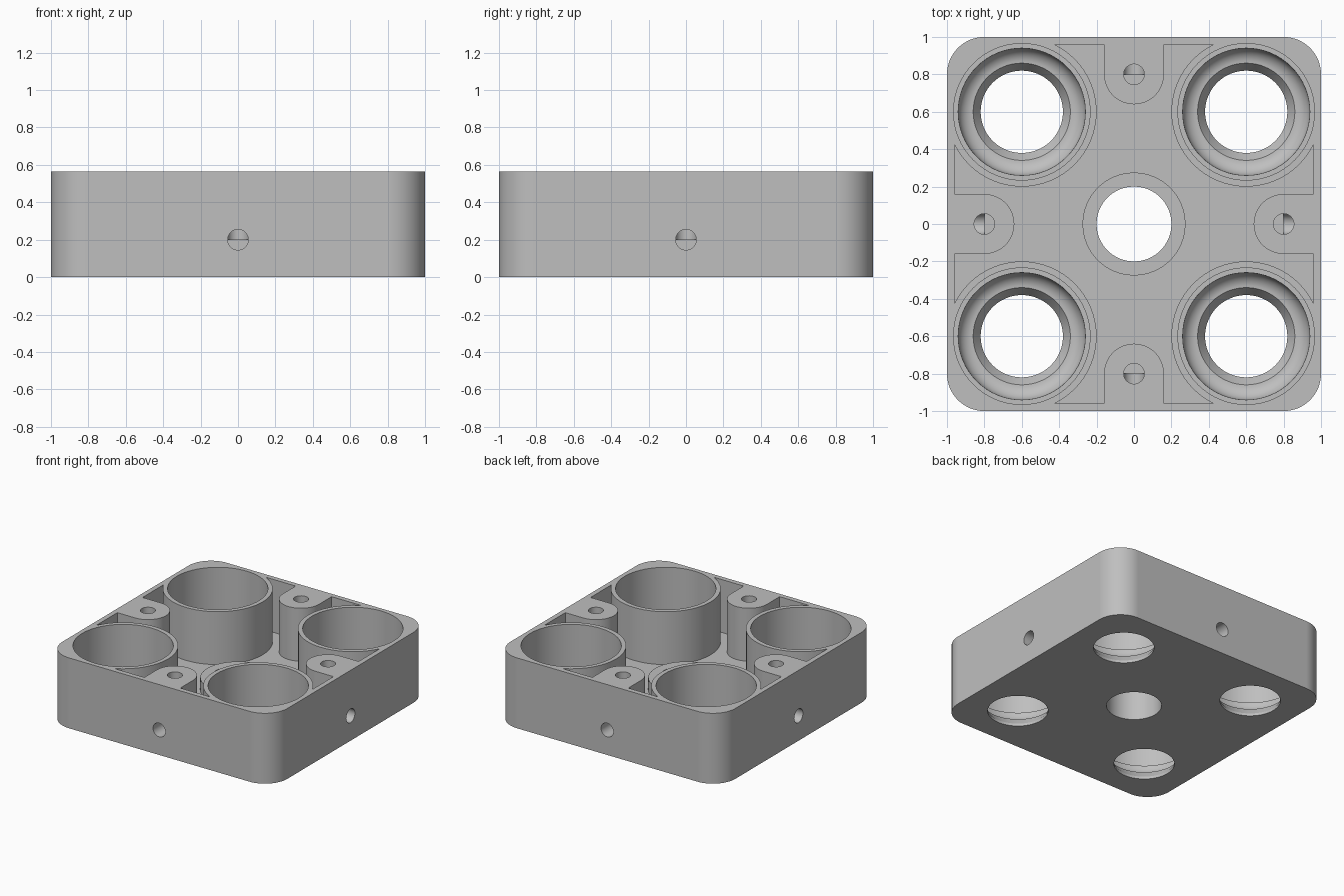
import bpy, bmesh, math
from mathutils import Matrix

if "Cube" in bpy.data.objects:
    bpy.data.objects.remove(bpy.data.objects["Cube"], do_unlink=True)

HEIGHT, WALL, FLOOR = 0.565, 0.96, 0.14
TOP = HEIGHT + 0.1       # cutters overshoot the top
SEG = 64


def arc(cx, cy, r, start, end, n):
    angles = [math.radians(start + (end - start) * i / n) for i in range(n + 1)]
    return [(cx + r * math.cos(a), cy + r * math.sin(a)) for a in angles]


def circle(r, cx=0, cy=0, n=SEG):
    return arc(cx, cy, r, 0, 360, n)[:-1]


def finish(name, bm, matrix):
    bmesh.ops.recalc_face_normals(bm, faces=bm.faces)
    bm.transform(matrix)
    mesh = bpy.data.meshes.new(name)
    bm.to_mesh(mesh)
    bm.free()
    obj = bpy.data.objects.new(name, mesh)
    bpy.context.collection.objects.link(obj)
    return obj


def prism(name, outline, z0, z1, matrix=Matrix()):
    bm = bmesh.new()
    low = [bm.verts.new((x, y, z0)) for x, y in outline]
    high = [bm.verts.new((x, y, z1)) for x, y in outline]
    bm.faces.new(low)
    bm.faces.new(high)
    for i in range(len(low)):
        j = (i + 1) % len(low)
        bm.faces.new((low[i], low[j], high[j], high[i]))
    return finish(name, bm, matrix)


def lathe(name, profile, matrix=Matrix()):
    bm = bmesh.new()
    verts = [bm.verts.new((r, 0, z)) for r, z in profile]
    edges = [bm.edges.new(pair) for pair in zip(verts, verts[1:])]
    bmesh.ops.spin(bm, geom=verts + edges, cent=(0, 0, 0), axis=(0, 0, 1),
                   angle=math.tau, steps=SEG, use_duplicate=False)
    bmesh.ops.remove_doubles(bm, verts=bm.verts, dist=1e-5)
    return finish(name, bm, matrix)


def cut(target, cutter):
    mod = target.modifiers.new("cut", 'BOOLEAN')
    mod.operation, mod.solver, mod.object = 'DIFFERENCE', 'EXACT', cutter
    with bpy.context.temp_override(object=target, active_object=target):
        bpy.ops.object.modifier_apply(modifier=mod.name)
    bpy.data.objects.remove(cutter, do_unlink=True)


# Outer block with rounded vertical corners
outline = []
for k, (sx, sy) in enumerate([(1, 1), (-1, 1), (-1, -1), (1, -1)]):
    outline += arc(0.8 * sx, 0.8 * sy, 0.2, 90 * k, 90 * k + 90, 16)
block = prism("holder_block", outline, 0, HEIGHT)

# Pocket between the cups, leaving cup walls, screw posts and a centre boss
square = [(-WALL, -WALL), (WALL, -WALL), (WALL, WALL), (-WALL, WALL)]
pocket = prism("pocket_cutter", square, FLOOR, TOP)
cup_outline = arc(0, 0, 0.4, 90, 360, 48) + [(0.5, 0.5)]
post_outline = arc(0, 0.8, 0.16, 180, 360, 32) + [(0.16, 1.1), (-0.16, 1.1)]
quarters = [Matrix.Rotation(math.radians(90 * k), 4, 'Z') for k in range(4)]
cup_place = Matrix.Translation((0.6, 0.6, 0))
for turn in quarters:
    cut(pocket, prism("cup_wall", cup_outline, 0, 1, turn @ cup_place))
    cut(pocket, prism("screw_post", post_outline, 0, 1, turn))
cut(pocket, prism("centre_boss", circle(0.275), 0, 0.24))
cut(block, pocket)

# Centre through hole
cut(block, prism("centre_hole", circle(0.2), -0.1, TOP))

# Stepped cup bores with a rounded seat and a bevelled bottom opening
fillet = arc(0.26, 0.16, 0.08, 270, 360, 10)
bore = ([(0, -0.1), (0.22, -0.1), (0.22, 0.02)] + fillet +
        [(0.34, 0.18), (0.365, 0.18), (0.365, TOP), (0, TOP)])
tip = Matrix.Rotation(math.radians(90), 4, 'X')
for turn in quarters:
    cut(block, lathe("cup_bore", bore, turn @ cup_place))
    # Screw hole down each post, and a blind hole in each side
    cut(block, prism("post_hole", circle(0.055, 0, 0.8, 32), 0.2, TOP, turn))
    cut(block, prism("side_hole", circle(0.055, 0, 0.2, 32), 0.8, 1.1, turn @ tip))

# Colour and shading
grey = bpy.data.materials.new("light_grey")
grey.use_nodes = True
colour = (0.52, 0.52, 0.52, 1)
grey.diffuse_color = colour
for node in grey.node_tree.nodes:
    if node.type == 'BSDF_PRINCIPLED':
        node.inputs["Base Color"].default_value = colour
block.data.materials.clear()
block.data.materials.append(grey)
for poly in block.data.polygons:
    poly.material_index = 0

bpy.ops.object.select_all(action='DESELECT')
block.select_set(True)
bpy.context.view_layer.objects.active = block
bpy.ops.object.shade_smooth_by_angle(angle=math.radians(30))
weighted = block.modifiers.new("flat_faces", 'WEIGHTED_NORMAL')
weighted.keep_sharp = True
